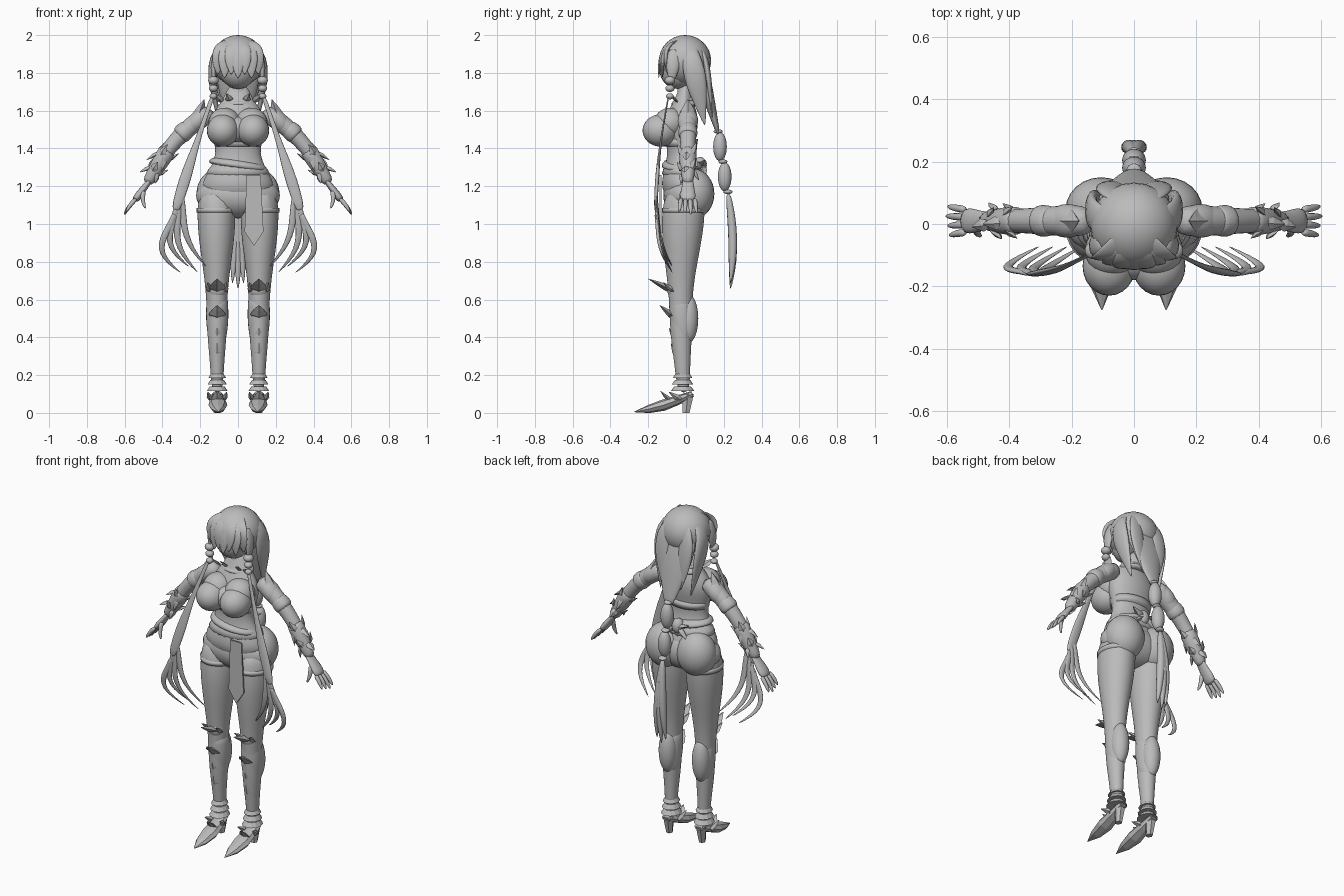
import bpy, bmesh, math
from mathutils import Vector, Matrix

if "Cube" in bpy.data.objects:
    bpy.data.objects.remove(bpy.data.objects["Cube"])

tone = (.5, .5, .5, 1)
grey = bpy.data.materials.new("plain grey")
grey.use_nodes = True
grey.diffuse_color = tone
grey.node_tree.nodes["Principled BSDF"].inputs["Base Color"].default_value = tone


def at(x=0, y=0, z=0):
    return Vector((x, y, z))


X, Y, Z = Matrix.Identity(3)
NONE = at()


def finish(name, bm, mirror, level, smooth):
    """Turn a bmesh into an object, optionally mirrored and subdivided."""
    bmesh.ops.recalc_face_normals(bm, faces=bm.faces)
    mesh = bpy.data.meshes.new(name)
    bm.to_mesh(mesh)
    bm.free()
    for poly in mesh.polygons:
        poly.use_smooth = smooth
    mesh.materials.append(grey)
    obj = bpy.data.objects.new(name, mesh)
    bpy.context.collection.objects.link(obj)
    if level:
        sub = obj.modifiers.new("round", "SUBSURF")
        sub.levels = sub.render_levels = level
    if mirror:
        obj.modifiers.new("both sides", "MIRROR").use_mirror_merge = False


def along(start, end, bow, late, t):
    """Point on a bowed line; 'late' moves the bulge of the bow towards the end."""
    return start.lerp(end, t) + bow * math.sin(math.pi * t ** late)


def limb(name, start, end, radii, flat=1, wide=None, bow=NONE, late=1,
         mirror=True, pointed=False, sides=8, level=1, smooth=True):
    """Skin evenly spaced elliptic rings; they lie level unless 'wide' gives their wide axis."""
    bm = bmesh.new()
    grow = 3 / (2 + math.cos(math.tau / sides)) if level else 1
    radii = list(radii) + [.002] * pointed
    last = len(radii) - 1
    path = [along(start, end, bow, late, i / last) for i in range(last + 1)]
    rings = []
    for i, radius in enumerate(radii):
        across, deep = X, Y
        if wide:
            ahead = (path[min(i + 1, last)] - path[max(i - 1, 0)]).normalized()
            across = (wide - ahead * wide.dot(ahead)).normalized()
            deep = ahead.cross(across)
        ring = []
        for k in range(sides):
            turn = math.tau * k / sides
            offset = across * math.cos(turn) + deep * flat * math.sin(turn)
            ring.append(bm.verts.new(path[i] + offset * radius * grow))
        rings.append(ring)
    for lower, upper in zip(rings, rings[1:]):
        for k in range(sides):
            bm.faces.new((lower[k - 1], lower[k], upper[k], upper[k - 1]))
    bm.faces.new(rings[0])
    bm.faces.new(rings[-1])
    finish(name, bm, mirror, level, smooth)


def lock(name, start, end, radii, **options):
    """Flat pointed hair lock."""
    limb(name, start, end, radii, pointed=True, **options)


def blade(name, base, tip, width, flat=.4, wide=X):
    """Mirrored four-sided spike."""
    limb(name, base, tip, (width * .7, width, width * .6), flat, wide,
         pointed=True, sides=4, level=0, smooth=False)


def ball(name, centre, size, mirror=False, tilt=0):
    bm = bmesh.new()
    place = Matrix.Translation(centre) @ Matrix.Rotation(tilt, 4, "Y") @ Matrix.Diagonal((*size, 1))
    bmesh.ops.create_uvsphere(bm, u_segments=24, v_segments=16, radius=1, matrix=place)
    finish(name, bm, mirror, 0, True)


def plate(name, outline, y, thick):
    """Flat panel cut from an (x, z) outline."""
    bm = bmesh.new()
    face = bm.faces.new([bm.verts.new(at(x, y, z)) for x, z in outline])
    made = bmesh.ops.extrude_face_region(bm, geom=[face])["geom"]
    bmesh.ops.translate(bm, vec=Y * thick, verts=[g for g in made if isinstance(g, bmesh.types.BMVert)])
    finish(name, bm, False, 0, False)


# Body
limb("torso", at(z=1.75), at(z=1.1), (.045, .075, .155, .14, .108, .15, .21, .13), .6,
     bow=Y * -.03, mirror=False, sides=16, level=2)
limb("neck", at(z=1.76), at(z=1.6), (.045, .045, .06), mirror=False)
ball("bust", at(.08, -.135, 1.495), (.085, .095, .085), mirror=True)
ball("upper_bust", at(.072, -.085, 1.535), (.085, .085, .08), mirror=True)
ball("bust_middle", at(y=-.1, z=1.5), (.09, .08, .07))
ball("seat", at(.105, .045, 1.16), (.115, .105, .13), mirror=True)
ball("hips", at(z=1.15), (.222, .12, .12))
limb("legs", at(.115, -.005, 1.2), at(.11, -.012, .1), (.09, .104, .09, .066, .052, .052, .036, .03),
     1.12, bow=Y * -.02, sides=12, level=2)
ball("calves", at(.112, .012, .5), (.052, .053, .13), mirror=True)

# Arms and hands
shoulder, wrist, elbow_bow = at(.13, .01, 1.6), at(.49, .01, 1.2), at(.02, 0, .045)


def on_arm(t):
    return along(shoulder, wrist, elbow_bow, 1, t)


limb("arms", shoulder, wrist, (.05, .05, .044, .038, .037, .026), wide=Y, bow=elbow_bow, sides=12)
reach = (X * .6 - Z * .8).normalized()
limb("palms", wrist - reach * .05, wrist + reach * .1, (.03, .03, .036, .042, .036), .5, Y)
for i in range(4):
    spread = Y * (.036 - i * .024)
    knuckle = wrist + reach * .08 + spread
    limb("finger", knuckle, knuckle + reach * (.11 - .01 * abs(i - 1)) + spread * .3,
         (.012, .012, .01, .005), wide=Y, bow=X * .006, sides=6)
thumb_root = wrist + at(.01, -.025, -.02)
limb("thumb", thumb_root, thumb_root - at(.01, .025, .1), (.014, .013, .01, .005),
     wide=Y, bow=X * .01, sides=6)

# Head and hair
ball("face", at(y=-.04, z=1.815), (.095, .1, .1))
ball("hair_cap", at(y=-.005, z=1.865), (.14, .138, .135))
for i in range(-3, 4):
    x = i * .036
    lock("fringe", at(x * .3, -.03, 1.975), at(x, -.145 + x * x * 4, 1.77 + .02 * (i % 2)),
         (.02, .034, .04, .038, .026), flat=.3, wide=X, bow=at(x * .3, -.05, .015), late=.6)
lock("cheek_locks", at(.1, -.06, 1.93), at(.12, -.08, 1.72), (.03, .04, .035, .02),
     flat=.5, wide=Y, bow=X * .02)
lock("side_locks", at(.05, .01, 1.97), at(.1, .1, 1.52), (.03, .045, .055, .058, .05, .035, .02),
     flat=.4, wide=Y, bow=X * .072, late=.5)
lock("back_locks", at(.03, .07, 1.95), at(.06, .14, 1.56), (.03, .04, .045, .045, .035, .02),
     flat=.35, wide=X, bow=at(.04, .02), late=.5)
limb("back_hair", at(y=.05, z=1.92), at(y=.175, z=1.46), (.1, .12, .1, .06, .025), .35,
     mirror=False, sides=12)

# Braid down the back
for y, z in ((.18, 1.41), (.205, 1.25)):
    ball("braid_bead", at(y=y, z=z), (.038, .036, .077))
    ball("braid_tie", at(y=y - .01, z=z + .08), (.024, .024, .012))
tail = at(y=.222, z=1.17)
ball("tail_tie", tail, (.024, .024, .012))
for i in (-1, 0, 1):
    lock("braid_tail", tail, at(i * .03, .235, .65 + .03 * abs(i)), (.012, .02, .023, .023, .018),
         wide=X, bow=Y * .02, mirror=False)

# Long front strands that split into curled tips
for i in range(3):
    size = .028 - i * .004
    ball("strand_bead", at(.13, -.085, 1.76 - i * .042), (size, size, size * .8), mirror=True)
split = at(.335, -.162, 1.06)
limb("front_strand", at(.13, -.09, 1.69), split, (.012, .011, .013, .02, .03, .03, .022), .35, X,
     bow=at(.004, -.015))
for i in range(4):
    lock("strand_tip", split - at(i * .01, 0, i * -.04), at(.3 - i * .045, -.07, .74 + i % 2 * .03),
         (.013, .016, .018, .017, .014, .009), flat=.5, wide=X,
         bow=at(.095 - i * .014, -.03), late=1.4)

# Collar and bodice
for z, radius in ((1.68, .07), (1.66, .1)):
    limb("collar", at(z=z), at(z=z - .04), (radius * .75, radius, radius * .95), .8,
         mirror=False, sides=16)
for x in (.04, .085):
    blade("collar_point", at(x, -.05, 1.65), at(x * 1.5, -.085, 1.69), .02)
limb("underbust_band", at(y=-.03, z=1.45), at(y=-.03, z=1.41), (.13, .122), .72,
     mirror=False, sides=24, level=0)

# Arm armour
ball("pauldrons", on_arm(.2), (.085, .054, .048), mirror=True, tilt=math.pi / 4)
blade("pauldron_point", on_arm(.22), at(.178, .01, 1.66), .045, .7, Y)
limb("arm_plates", on_arm(.3), on_arm(.46), (.045, .049, .052, .046), wide=Y, sides=12)
limb("gauntlets", on_arm(.6), on_arm(.98), (.046, .046, .042, .034, .028), wide=Y, sides=12)
for t, length in ((.7, .065), (.85, .05)):
    for k in range(6):
        turn = math.tau * k / 6 + t
        out = Y * math.cos(turn) + reach.cross(Y) * math.sin(turn)
        base = on_arm(t) + out * .034
        lean = reach * length * (1 if k % 2 else -1)
        blade("gauntlet_blade", base, base + out * .025 + lean, .022, .5, reach.cross(out))

# Belt, sash, back bow and hanging panel
limb("belt", at(y=-.02, z=1.34), at(y=-.015, z=1.24), (.122, .155, .195), .66, mirror=False, sides=24)
limb("sash", at(.005, -.02, 1.345), at(-.003, -.02, 1.29), (.125, .155, .165), .7, X,
     mirror=False, sides=24)
ball("back_knot", at(y=.075, z=1.31), (.035, .035, .045))
for drop in (-.03, .07):
    blade("bow_loop", at(.01, .08, 1.31), at(.09, .1, 1.31 - drop), .025, .5, Y)
middle, half = .085, .05
plate("front_panel", [(middle - half * .8, 1.26), (middle + half * .7, 1.26), (middle + half, .96),
                      (middle, .885), (middle - half, .96)], -.14, .009)

# Stocking trim
limb("thigh_bands", at(.113, -.01, 1.085), at(.113, -.01, 1.06), (.107, .106), 1.1, sides=24, level=0)

# Leg armour
shin = .11
ball("kneecaps", at(shin, -.055, .655), (.052, .045, .055), mirror=True)
for z, length, width in ((.64, .14, .045), (.5, .08, .045), (.38, .03, .03), (.3, .02, .025)):
    blade("shin_spike", at(shin, -.055, z), at(shin, -.06 - length, z + .07), width)
for side in (-1, 1):
    blade("knee_wing", at(shin + side * .035, -.06, .64), at(shin + side * .05, -.12, .69), .02, .7)
limb("greaves", at(shin, -.03, .63), at(shin, -.015, .36), (.056, .058, .06, .052, .044), 1.08, sides=12)

# Ankle rings and heeled shoes
for i in range(3):
    radius, z = .056 - i * .005, .115 + i * .035
    limb("ankle_ring", at(shin, -.018, z + .025), at(shin, -.018, z), (radius * .7, radius), 1.12,
         sides=12, level=0, smooth=False)
limb("shoes", at(shin, .035, .1), at(.103, -.275, .005), (.028, .042, .05, .036), .6, X,
     bow=Z * -.012, pointed=True, level=0, smooth=False)
limb("heels", at(shin, .01, .1), at(shin), (.03, .024, .018), 1.2, sides=6, level=0, smooth=False)
blade("shoe_tongue", at(shin, -.07, .05), at(shin, -.135, .115), .035)
for side in (-1, 1):
    blade("shoe_fin", at(shin + side * .035, -.03, .07), at(shin + side * .05, -.09, .11), .016, 1)
